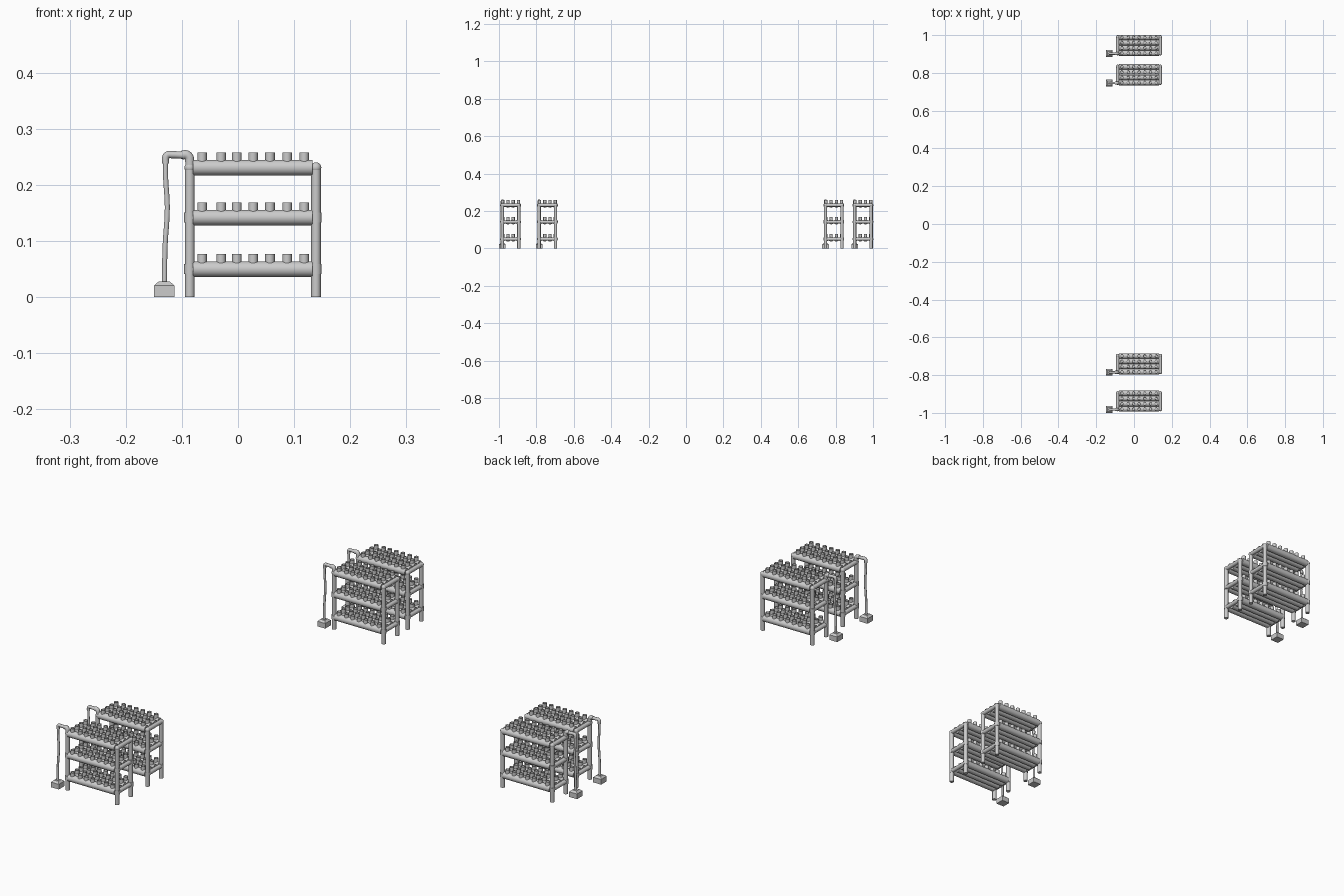
import bpy, bmesh, math
from mathutils import Matrix, Vector

if "Cube" in bpy.data.objects:
    bpy.data.objects.remove(bpy.data.objects["Cube"])

RACK_Y = [-0.982, -0.785, 0.746, 0.902]      # y of each rack's front posts
TIERS = [0.050, 0.142, 0.231]                # tube centre heights
XL, XR, DEPTH = -0.086, 0.139, 0.088         # post positions
ROWS = [0.002 + 0.028 * i for i in range(4)]
CUPS_X = [-0.064, -0.030, -0.002, 0.027, 0.057, 0.0875, 0.118]
parts = []


def finish(name, bm):
    me = bpy.data.meshes.new(name)
    bmesh.ops.recalc_face_normals(bm, faces=bm.faces)
    bm.to_mesh(me)
    bm.free()
    return register(name, me)


def register(name, me):
    ob = bpy.data.objects.new(name, me)
    bpy.context.collection.objects.link(ob)
    bpy.ops.object.select_all(action='DESELECT')
    ob.select_set(True)
    bpy.context.view_layer.objects.active = ob
    bpy.ops.object.shade_smooth_by_angle(angle=math.radians(40))
    parts.append(ob)
    return ob


def rod(bm, a, b, r, sides=16):
    a, b = Vector(a), Vector(b)
    d = b - a
    m = Matrix.Translation((a + b) / 2) @ d.to_track_quat('Z', 'Y').to_matrix().to_4x4()
    bmesh.ops.create_cone(bm, cap_ends=True, segments=sides, radius1=r, radius2=r,
                          depth=d.length, matrix=m)


def ball(bm, p, r):
    bmesh.ops.create_uvsphere(bm, u_segments=16, v_segments=8, radius=r,
                              matrix=Matrix.Translation(p))


def lathe(bm, profile, centre, sides=12):
    # open-ended profile of (radius, z), closed by a cap at the last ring
    rings = []
    for r, z in profile:
        rings.append([bm.verts.new((centre[0] + r * math.cos(2 * math.pi * i / sides),
                                    centre[1] + r * math.sin(2 * math.pi * i / sides),
                                    centre[2] + z)) for i in range(sides)])
    for lo, hi in zip(rings, rings[1:]):
        for i in range(sides):
            j = (i + 1) % sides
            bm.faces.new((lo[i], lo[j], hi[j], hi[i]))
    bm.faces.new(rings[-1])


def pipe(name, pts, r):
    cu = bpy.data.curves.new(name, 'CURVE')
    cu.dimensions = '3D'
    cu.bevel_depth = r
    cu.bevel_resolution = 3
    cu.resolution_u = 5
    cu.use_fill_caps = True
    sp = cu.splines.new('BEZIER')
    sp.bezier_points.add(len(pts) - 1)
    for bp, p in zip(sp.bezier_points, pts):
        bp.co = p
        bp.handle_left_type = bp.handle_right_type = 'AUTO'
    tmp = bpy.data.objects.new(name + "_path", cu)
    bpy.context.collection.objects.link(tmp)
    bpy.context.view_layer.update()
    me = bpy.data.meshes.new_from_object(tmp.evaluated_get(bpy.context.evaluated_depsgraph_get()))
    bpy.data.objects.remove(tmp)
    register(name, me)


# Four corner posts
bm = bmesh.new()
for x in (XL, XR):
    for y in (0, DEPTH):
        rod(bm, (x, y, 0), (x, y, 0.233), 0.0085)
finish("posts", bm)

# Cross pipes joining front and back posts, with swollen joints
bm = bmesh.new()
for z in TIERS:
    for x in (XL, XR):
        rod(bm, (x, 0, z), (x, DEPTH, z), 0.0085)
        for y in (0, DEPTH):
            if z == TIERS[-1]:
                ball(bm, (x, y, z), 0.0095)
            else:
                rod(bm, (x, y, z - 0.009), (x, y, z + 0.009), 0.0098)
finish("end_pipes", bm)

# Growing tubes
bm = bmesh.new()
for z in TIERS:
    for y in ROWS:
        rod(bm, (XL + 0.006, y, z), (XR - 0.006, y, z), 0.0138, 24)
finish("growing_tubes", bm)

# Open planting cups
bm = bmesh.new()
for z in TIERS:
    for y in ROWS:
        for x in CUPS_X:
            lathe(bm, [(0.0085, 0.008), (0.0085, 0.027), (0.0070, 0.027), (0.0066, 0.015)],
                  (x, y, z))
finish("planting_cups", bm)

# Supply hose from the pump up to the top tier
pipe("supply_hose", [(-0.131, 0, 0.024), (-0.130, 0, 0.09), (-0.126, 0, 0.16),
                     (-0.129, 0, 0.215), (-0.129, 0, 0.245)], 0.0047)
pipe("supply_elbow", [(-0.129, 0, 0.238), (-0.129, 0, 0.248), (-0.126, 0, 0.2535),
                      (-0.118, 0, 0.254), (-0.098, 0, 0.253)], 0.0064)
pipe("post_elbow", [(-0.100, 0, 0.253), (-0.093, 0, 0.254), (-0.0875, 0, 0.250),
                    (-0.086, 0, 0.242), (-0.086, 0, 0.228)], 0.0085)

# Pump box with a tapered top
bm = bmesh.new()
cx = -0.1315
rings = []
for h, z in ((0.018, 0), (0.018, 0.021), (0.010, 0.028)):
    rings.append([bm.verts.new((cx + sx * h, sy * h, z))
                  for sx, sy in ((-1, -1), (1, -1), (1, 1), (-1, 1))])
for lo, hi in zip(rings, rings[1:]):
    for i in range(4):
        j = (i + 1) % 4
        bm.faces.new((lo[i], lo[j], hi[j], hi[i]))
bm.faces.new(rings[0])
bm.faces.new(rings[-1])
finish("pump_box", bm)

# Repeat the rack at the four positions
for ob in list(parts):
    ob.location.y = RACK_Y[0]
    for n, y in enumerate(RACK_Y[1:], 2):
        c = ob.copy()
        c.name = f"{ob.name}_rack_{n}"
        c.location.y = y
        bpy.context.collection.objects.link(c)
